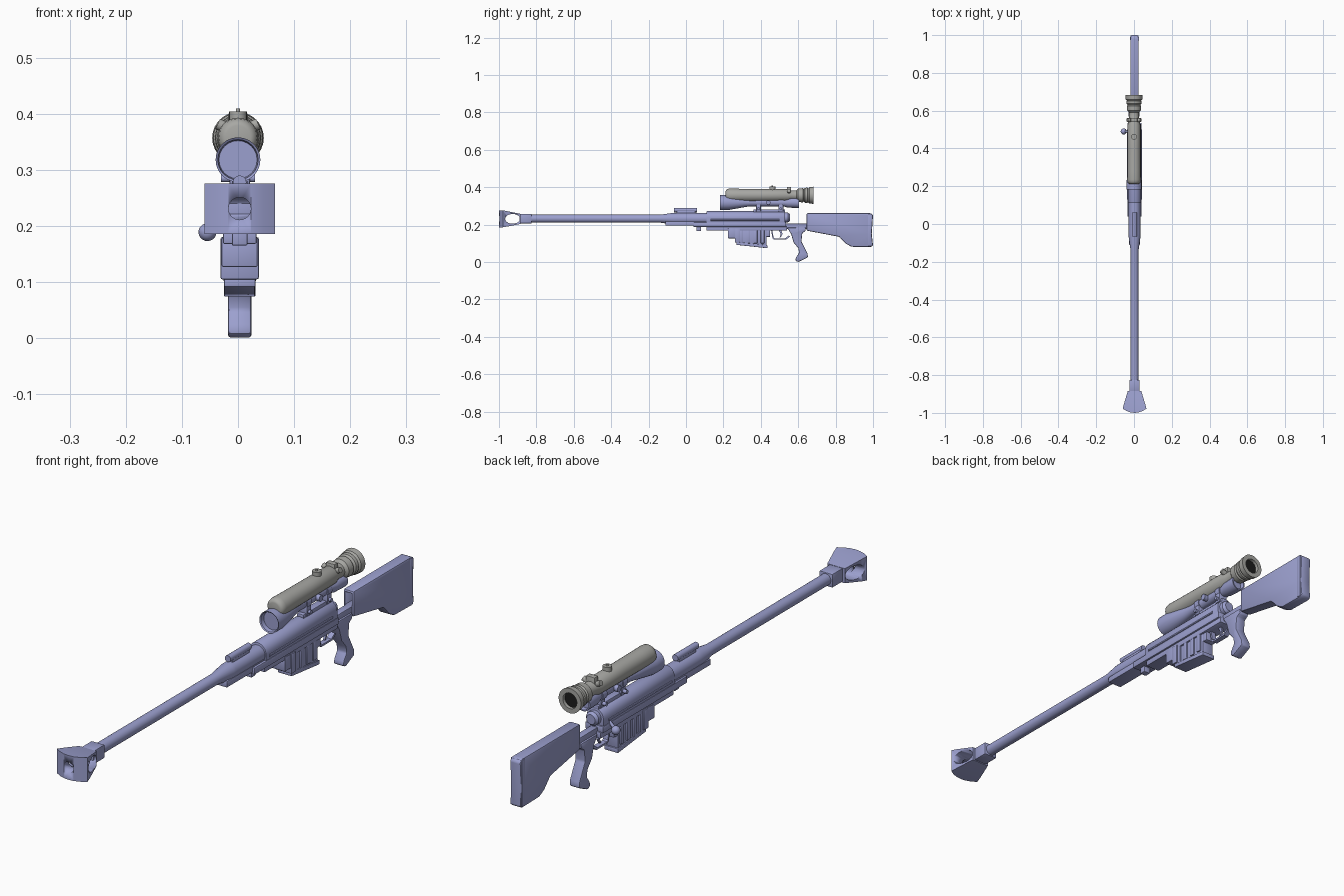
import bpy, bmesh, math
from mathutils import Vector

if "Cube" in bpy.data.objects:
    bpy.data.objects.remove(bpy.data.objects["Cube"])

CX = 0.003  # centre line of the body


def material(name, col):
    m = bpy.data.materials.new(name)
    m.diffuse_color = (*col, 1)
    m.use_nodes = True
    m.node_tree.nodes["Principled BSDF"].inputs["Base Color"].default_value = m.diffuse_color
    return m


BLUE = material("lavender blue", (0.33, 0.35, 0.62))
GREY = material("warm grey", (0.39, 0.39, 0.37))
BLACK = material("lens black", (0.012, 0.012, 0.012))


def finish(name, bm, mat, bevel=0.0):
    bmesh.ops.recalc_face_normals(bm, faces=bm.faces)
    me = bpy.data.meshes.new(name)
    bm.to_mesh(me)
    bm.free()
    me.materials.append(mat)
    ob = bpy.data.objects.new(name, me)
    bpy.context.collection.objects.link(ob)
    bpy.ops.object.select_all(action='DESELECT')
    ob.select_set(True)
    bpy.context.view_layer.objects.active = ob
    if bevel:
        b = ob.modifiers.new("bevel", 'BEVEL')
        b.width, b.segments, b.limit_method = bevel, 2, 'ANGLE'
        bpy.ops.object.modifier_apply(modifier=b.name)
    bpy.ops.object.shade_smooth_by_angle(angle=math.radians(35))
    return ob


def prism(name, pts, a, b, axis='x', mat=BLUE, bevel=0.0):
    """Extrude a 2D outline along one axis, from a to b."""
    place = {'x': lambda p, t: (t, p[0], p[1]),
             'y': lambda p, t: (p[0], t, p[1]),
             'z': lambda p, t: (p[0], p[1], t)}[axis]
    bm = bmesh.new()
    f = bm.faces.new([bm.verts.new(place(p, a)) for p in pts])
    r = bmesh.ops.extrude_face_region(bm, geom=[f])
    d = Vector(place((0, 0), b - a))
    bmesh.ops.translate(bm, vec=d, verts=[v for v in r['geom'] if isinstance(v, bmesh.types.BMVert)])
    return finish(name, bm, mat, bevel)


def box(name, y0, y1, z0, z1, hw, mat=BLUE, bevel=0.003, cx=CX):
    return prism(name, [(y0, z0), (y1, z0), (y1, z1), (y0, z1)], cx - hw, cx + hw, 'x', mat, bevel)


def lathe(name, prof, cx, cz, mat=BLUE, seg=24):
    """Turn a (y, radius) profile about a line along y."""
    bm = bmesh.new()
    rings = []
    for y, r in prof:
        rings.append([bm.verts.new((cx + r * math.cos(2 * math.pi * i / seg), y,
                                    cz + r * math.sin(2 * math.pi * i / seg))) for i in range(seg)])
    for p, q in zip(rings, rings[1:]):
        for i in range(seg):
            j = (i + 1) % seg
            bm.faces.new((p[i], p[j], q[j], q[i]))
    bm.faces.new(rings[0])
    bm.faces.new(rings[-1])
    return finish(name, bm, mat)


def rod(name, p, q, r, mat=BLUE, seg=16):
    p, q = Vector(p), Vector(q)
    bm = bmesh.new()
    bmesh.ops.create_cone(bm, cap_ends=True, segments=seg, radius1=r, radius2=r, depth=(q - p).length)
    m = (q - p).to_track_quat('Z', 'Y').to_matrix().to_4x4()
    m.translation = (p + q) / 2
    bm.transform(m)
    return finish(name, bm, mat)


def cut(ob, cutter):
    bpy.context.view_layer.objects.active = ob
    m = ob.modifiers.new("cut", 'BOOLEAN')
    m.operation, m.object, m.solver = 'DIFFERENCE', cutter, 'EXACT'
    bpy.ops.object.modifier_apply(modifier=m.name)
    bpy.data.objects.remove(cutter)


# Muzzle brake: flared plan with a bowed front, side port and bore
plan = [(CX + 0.0625 * t, -0.978 - 0.022 * (1 - t * t)) for t in (-1, -.66, -.33, 0, .33, .66, 1)]
plan += [(CX + 0.057, -0.955), (CX + 0.036, -0.885), (CX - 0.036, -0.885), (CX - 0.057, -0.955)]
brake = prism("muzzle_brake", plan, 0, 1, 'z')
bm = bmesh.new()
bm.from_mesh(brake.data)
for v in bm.verts:
    k = min(1, max(0, (-0.885 - v.co.y) / 0.09))
    v.co.z = 0.231 + (0.027 + 0.018 * k) * (1 if v.co.z > 0.5 else -1)
bmesh.ops.triangulate(bm, faces=[f for f in bm.faces if len(f.verts) > 4])
bm.to_mesh(brake.data)
bm.free()
port = [(-0.927 + 0.040 * math.cos(i * math.pi / 12), 0.231 + 0.026 * math.sin(i * math.pi / 12)) for i in range(24)]
cut(brake, prism("port_cutter", port, -0.2, 0.2))
cut(brake, lathe("bore_cutter", [(-1.05, 0.02), (-0.93, 0.02)], CX, 0.231))
box("brake_collar", -0.89, -0.825, 0.207, 0.257, 0.027)

# Barrel with a swelling rear end
lathe("barrel", [(-0.87, 0.011), (-0.885, 0.011), (-0.885, 0.020), (-0.83, 0.021), (-0.14, 0.021),
                 (-0.07, 0.031), (-0.05, 0.031)], CX, 0.232)
lathe("handguard", [(-0.06, 0.031), (0.11, 0.031)], CX, 0.232)

# Receiver: rounded top on stepped lower rails
arc = [(CX + 0.035 * math.cos(math.pi * i / 12), 0.237 + 0.035 * math.sin(math.pi * i / 12)) for i in range(13)]
prism("receiver_top", arc + [(CX - 0.035, 0.2), (CX + 0.035, 0.2)], 0.11, 0.53, 'y', BLUE, 0.002)
box("handguard_rail", -0.11, 0.12, 0.195, 0.218, 0.029)
box("receiver_rail", 0.04, 0.535, 0.188, 0.213, 0.037)
box("receiver_belly", 0.11, 0.54, 0.168, 0.192, 0.030)
for s, label in ((-1, "left"), (1, "right")):
    rod(label + "_side_rib", (CX + s * 0.034, 0.13, 0.225), (CX + s * 0.034, 0.50, 0.225), 0.005, seg=8)
box("front_lug", 0.055, 0.08, 0.165, 0.20, 0.014)

# Top block with rod in front of the receiver
box("top_block", -0.05, 0.05, 0.255, 0.275, 0.010)
rod("top_rod", (CX, -0.065, 0.278), (CX, 0.06, 0.278), 0.012)

# Bolt, handle and knob
lathe("bolt", [(0.52, 0.026), (0.545, 0.026), (0.555, 0.018)], CX, 0.238)
rod("bolt_handle", (CX - 0.02, 0.49, 0.225), (-0.052, 0.49, 0.193), 0.006)
bm = bmesh.new()
bmesh.ops.create_uvsphere(bm, u_segments=16, v_segments=10, radius=0.016)
bmesh.ops.translate(bm, vec=(-0.0545, 0.49, 0.189), verts=bm.verts)
finish("bolt_knob", bm, BLUE)

# Magazine with vertical ribs and stepped housing
prism("magazine", [(0.275, 0.18), (0.275, 0.095), (0.43, 0.078), (0.43, 0.18)], CX - 0.024, CX + 0.024, bevel=0.003)
prism("magazine_floor", [(0.27, 0.108), (0.27, 0.092), (0.435, 0.074), (0.435, 0.09)],
      CX - 0.028, CX + 0.028, bevel=0.002)
for i in range(4):
    y = 0.285 + i * 0.038
    box("magazine_rib_%d" % i, y, y + 0.02, 0.10, 0.175, 0.029)
box("magazine_housing", 0.225, 0.275, 0.127, 0.18, 0.032)
box("housing_step", 0.262, 0.29, 0.105, 0.18, 0.034)
box("magazine_catch", 0.425, 0.45, 0.135, 0.18, 0.022)

# Trigger guard and trigger
guard = [(0.455, 0.17), (0.462, 0.128), (0.47, 0.120), (0.535, 0.120), (0.555, 0.135),
         (0.55, 0.142), (0.53, 0.127), (0.473, 0.127), (0.468, 0.132), (0.462, 0.17)]
prism("trigger_guard", guard, CX - 0.010, CX + 0.010)
prism("trigger", [(0.495, 0.17), (0.507, 0.15), (0.50, 0.132), (0.506, 0.132), (0.516, 0.15), (0.51, 0.17)],
      CX - 0.004, CX + 0.004)

# Pistol grip
grip = [(0.54, 0.185), (0.64, 0.185), (0.64, 0.166), (0.622, 0.155), (0.617, 0.11), (0.65, 0.045), (0.652, 0.025),
        (0.60, 0.0), (0.585, 0.008), (0.588, 0.025), (0.605, 0.05), (0.60, 0.075), (0.575, 0.105), (0.562, 0.15)]
prism("pistol_grip", grip, CX - 0.021, CX + 0.021, bevel=0.005)

# Stock, hollow at the front, on a thin bar
box("stock_bar", 0.53, 0.68, 0.178, 0.205, 0.014)
stock = [(0.645, 0.262), (0.645, 0.168), (0.82, 0.135), (0.855, 0.098), (0.885, 0.082), (0.985, 0.080), (1.0, 0.088),
         (0.993, 0.15), (1.0, 0.252), (0.985, 0.262)]
stk = prism("stock", stock, CX - 0.022, CX + 0.022, bevel=0.006)
cut(stk, box("stock_cutter", 0.62, 0.72, 0.205, 0.253, 0.014, bevel=0))
box("butt_plate", 0.972, 0.992, 0.084, 0.259, 0.0235)

# Lower scope with mount
lathe("lower_scope", [(0.20, 0.034), (0.185, 0.036), (0.182, 0.040), (0.225, 0.040), (0.31, 0.025), (0.34, 0.020),
                      (0.52, 0.020), (0.545, 0.027), (0.605, 0.029), (0.605, 0.024), (0.59, 0.022)], 0, 0.318)
box("mount_base", 0.36, 0.53, 0.266, 0.282, 0.014)
for i, y in enumerate((0.375, 0.495)):
    lathe("mount_ring_%d" % i, [(y, 0.024), (y + 0.025, 0.024)], 0, 0.318)
    box("mount_foot_%d" % i, y, y + 0.025, 0.27, 0.31, 0.018)
    rod("mount_screw_%d" % i, (-0.03, y + 0.0125, 0.285), (0.03, y + 0.0125, 0.285), 0.007)
rod("lower_scope_turret", (-0.034, 0.44, 0.318), (0.034, 0.44, 0.318), 0.012)

# Upper scope: fat tube, waist, flared hollow eyepiece
lathe("upper_scope", [(0.212, 0.022), (0.214, 0.028), (0.222, 0.034), (0.235, 0.036), (0.28, 0.035), (0.40, 0.034),
                      (0.54, 0.033), (0.56, 0.026), (0.59, 0.026), (0.60, 0.036), (0.625, 0.038), (0.63, 0.034),
                      (0.637, 0.040), (0.65, 0.041), (0.653, 0.037), (0.66, 0.044), (0.682, 0.046), (0.682, 0.029),
                      (0.64, 0.027)], 0, 0.357, GREY, 28)
lathe("eyepiece_lens", [(0.668, 0.0285), (0.67, 0.0285)], 0, 0.357, BLACK)
rod("top_knob", (0, 0.462, 0.385), (0, 0.462, 0.404), 0.016, GREY)
rod("top_knob_tip", (0, 0.462, 0.40), (0, 0.462, 0.409), 0.004, GREY)
box("rear_clamp", 0.54, 0.562, 0.33, 0.401, 0.018, GREY, cx=0)
for s, label in ((-1, "left"), (1, "right")):
    rod(label + "_scope_knob", (s * 0.02, 0.55, 0.375), (s * 0.036, 0.55, 0.382), 0.010, GREY)
box("upper_scope_foot", 0.40, 0.53, 0.325, 0.345, 0.016, GREY, cx=0)
